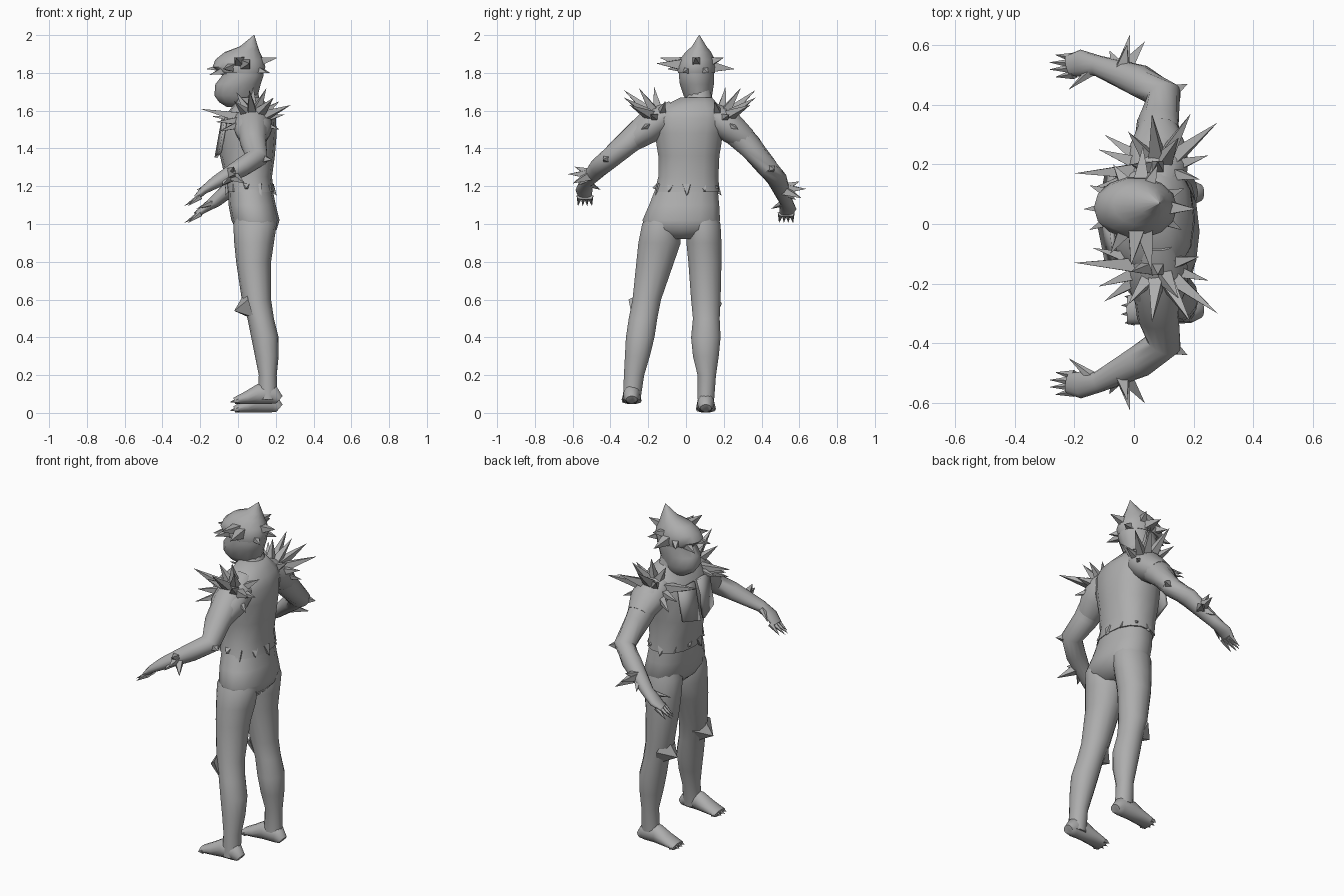
import bpy
import bmesh
from math import cos, sin, pi
from mathutils import Vector

default_cube = bpy.data.objects.get("Cube")
if default_cube:
    bpy.data.objects.remove(default_cube)

grey = bpy.data.materials.new("plain grey")
grey.use_nodes = True
shade = (0.42, 0.42, 0.42, 1)
grey.diffuse_color = shade
grey.node_tree.nodes["Principled BSDF"].inputs["Base Color"].default_value = shade

SIDES = 14


def finish(name, bm, smooth=50):
    """Turn a bmesh into a named, smooth-shaded object."""
    bmesh.ops.recalc_face_normals(bm, faces=bm.faces)
    mesh = bpy.data.meshes.new(name)
    bm.to_mesh(mesh)
    bm.free()
    mesh.materials.append(grey)
    obj = bpy.data.objects.new(name, mesh)
    bpy.context.collection.objects.link(obj)
    bpy.ops.object.select_all(action="DESELECT")
    obj.select_set(True)
    bpy.context.view_layer.objects.active = obj
    bpy.ops.object.shade_smooth_by_angle(angle=smooth * pi / 180)
    return obj


def loft(name, rings):
    """Skin a list of closed rings and cap both ends."""
    bm = bmesh.new()
    loops = [[bm.verts.new(p) for p in ring] for ring in rings]
    for low, high in zip(loops, loops[1:]):
        for i in range(len(low)):
            j = (i + 1) % len(low)
            bm.faces.new((low[i], low[j], high[j], high[i]))
    bm.faces.new(loops[0])
    bm.faces.new(loops[-1])
    return finish(name, bm)


def oval(centre, u, v, square=1.0):
    """Oval ring; square below one makes it boxier."""
    def bend(value):
        return abs(value) ** square * (1 if value >= 0 else -1)
    angles = [2 * pi * i / SIDES for i in range(SIDES)]
    return [centre + u * bend(cos(a)) + v * bend(sin(a)) for a in angles]


def stack(name, levels, square=1.0):
    """Upright body from levels of (height, x min, x max, y min, y max)."""
    rings = []
    for z, xa, xb, ya, yb in levels:
        centre = Vector(((xa + xb) / 2, (ya + yb) / 2, z))
        rings.append(oval(centre, Vector(((xb - xa) / 2, 0, 0)),
                          Vector((0, (yb - ya) / 2, 0)), square))
    return loft(name, rings)


def tube(name, points, sizes):
    """Limb along a path, with (width, thickness) at each point."""
    points = [Vector(p) for p in points]
    rings = []
    for i, (point, (wide, thick)) in enumerate(zip(points, sizes)):
        ahead = points[min(i + 1, len(points) - 1)]
        behind = points[max(i - 1, 0)]
        along = (ahead - behind).normalized()
        side = along.cross(Vector((0, 0, 1))).normalized()
        rings.append(oval(point, side * wide, side.cross(along) * thick))
    return loft(name, rings)


def spikes(name, pairs, radius, sides=4):
    """Pointed pyramids from base to tip, joined in one object."""
    bm = bmesh.new()
    for base, tip in pairs:
        base, tip = Vector(base), Vector(tip)
        along = (tip - base).normalized()
        u = along.orthogonal().normalized()
        v = along.cross(u)
        ring = [bm.verts.new(base + (u * cos(a) + v * sin(a)) * radius)
                for a in (2 * pi * i / sides for i in range(sides))]
        point = bm.verts.new(tip)
        bm.faces.new(ring)
        for i in range(sides):
            bm.faces.new((ring[i], ring[(i + 1) % sides], point))
    return finish(name, bm, 30)


def burst(name, centre, tips, start, radius):
    """Spikes that fan out of one centre."""
    centre = Vector(centre)
    spikes(name, [(centre.lerp(Vector(t), start), t) for t in tips], radius)


def panel(name, corners):
    """Thin cloth flap."""
    bm = bmesh.new()
    bm.faces.new([bm.verts.new(c) for c in corners])
    obj = finish(name, bm)
    solid = obj.modifiers.new("thickness", "SOLIDIFY")
    solid.thickness = 0.015


# Head with protruding muzzle, and neck
stack("neck", [(1.6, -.02, .16, -.05, .16), (1.66, -.02, .115, 0, .14), (1.72, -.03, .1, .01, .13)])
stack("head", [
    (1.62, -.06, .06, .04, .11), (1.645, -.1, .095, .01, .13),
    (1.68, -.125, .105, -.015, .14), (1.74, -.12, .12, -.035, .15),
    (1.785, -.085, .135, -.04, .15), (1.86, -.11, .13, -.03, .15)])

# Pointed cap with a spiky brim
stack("cap", [
    (1.8, -.1, .135, -.045, .155), (1.83, -.135, .145, -.05, .16),
    (1.87, -.12, .135, -.035, .155), (1.91, -.07, .115, -.005, .135),
    (1.94, .01, .105, .03, .11), (2, .083, .087, .068, .072)])
burst("brim_spikes", (.02, .06, 1.84), [
    (-.17, .05, 1.82), (-.15, -.02, 1.79), (-.15, .13, 1.79),
    (.21, .05, 1.88), (.17, .12, 1.8), (.16, -.02, 1.8),
    (.06, -.16, 1.85), (-.01, -.14, 1.88), (-.08, -.1, 1.82),
    (.03, .26, 1.82), (.08, .2, 1.88), (-.07, .2, 1.82)], .3, .045)

# Torso, pelvis and cloth flaps
stack("shirt", [
    (1.17, -.06, .19, -.17, .18), (1.25, -.07, .18, -.15, .175),
    (1.36, -.095, .195, -.15, .18), (1.48, -.1, .205, -.17, .2),
    (1.56, -.075, .2, -.18, .215), (1.61, -.04, .18, -.15, .195),
    (1.64, -.015, .15, -.09, .165), (1.67, 0, .12, -.03, .14)], .85)
stack("pelvis", [
    (.92, .05, .16, -.11, .07), (.97, -.01, .205, -.215, .16),
    (1.02, -.035, .22, -.235, .185), (1.1, -.05, .2, -.2, .18),
    (1.2, -.055, .18, -.16, .17)], .9)
for side, sign in (("left", -1), ("right", 1)):
    near, far = .02 + sign * .015, .02 + sign * .14
    panel(side + "_chest_flap", [(-.07, near, 1.57), (-.055, far, 1.56),
                                 (-.085, far, 1.38), (-.11, near, 1.35)])

# Torn hem around the waist
hem = [2 * pi * i / 11 for i in range(11)]
spikes("torn_hem", [
    ((.06 + .11 * cos(a), .005 + .15 * sin(a), 1.2),
     (.065 + .14 * cos(a), .005 + .185 * sin(a), 1.15 + .02 * (i % 3)))
    for i, a in enumerate(hem)], .03)

# Legs share one side profile; the stance differs across y
LEG = [(1.1, .01, .16), (1.0, -.025, .205), (.9, -.02, .19), (.8, -.01, .175), (.6, .02, .175),
       (.5, .05, .19), (.4, .07, .215), (.3, .09, .215), (.2, .11, .205), (.07, .105, .21)]
STANCE = {
    "left": [(-.18, -.04), (-.235, -.03), (-.255, -.025), (-.265, -.06), (-.285, -.13),
             (-.305, -.15), (-.32, -.165), (-.325, -.19), (-.33, -.22), (-.335, -.24)],
    "right": [(0, .15), (-.005, .185), (0, .19), (.01, .19), (.025, .185),
              (.035, .18), (.025, .185), (.035, .175), (.06, .16), (.06, .15)]}
for side, floor in (("left", .045), ("right", 0)):
    span = STANCE[side]
    stack(side + "_leg", [level + y for level, y in zip(LEG, span)])
    knee, ankle = sum(span[5]) / 2, sum(span[-1]) / 2
    spikes(side + "_knee_pad", [((.065, knee, .565), (-.02, knee, .54))], .085, 5)

    # Foot runs from heel to toes as (x, half width, half height)
    steps = [(.22, .03, .025), (.19, .045, .05), (.11, .045, .055), (.05, .05, .036), (-.02, .05, .018)]
    tube(side + "_foot", [(x, ankle, floor + h) for x, w, h in steps], [(w, h) for x, w, h in steps])
    spikes(side + "_toes", [
        ((0, ankle + s * .013, floor + .02), (-.05 + abs(s) * .006, ankle + s * .015, floor + .012))
        for s in (-3, -1, 1, 3)], .016, 5)

# Arms reach outward and forward, ending in clawed hands
SIZES = [(.09, .08), (.085, .08), (.07, .065), (.06, .055), (.055, .05), (.035, .033), (.045, .022), (.035, .015)]
ARMS = {
    "left": [(.08, -.1, 1.56), (.08, -.2, 1.52), (.08, -.31, 1.43), (.1, -.4, 1.35),
             (.02, -.46, 1.3), (-.12, -.53, 1.22), (-.18, -.54, 1.18), (-.22, -.535, 1.14)],
    "right": [(.08, .14, 1.56), (.08, .23, 1.52), (.08, .34, 1.41), (.1, .43, 1.3),
              (.02, .48, 1.24), (-.12, .53, 1.12), (-.18, .54, 1.08), (-.22, .53, 1.05)]}
for side, path in ARMS.items():
    sign = -1 if side == "left" else 1
    tube(side + "_arm", path, SIZES)
    elbow, forearm, wrist, palm = (Vector(path[i]) for i in (3, 4, 5, 7))
    spikes(side + "_fingers", [
        (palm + Vector((.02, s * .011, .005)), palm + Vector((-.075 + .012 * abs(s), s * .015, -.045)))
        for s in (-2.5, -.8, .8, 2.5)], .018, 5)
    spikes(side + "_thumb", [(wrist, wrist + Vector((-.1, -sign * .08, -.04)))], .025, 5)
    middle = forearm.lerp(wrist, .45)
    burst(side + "_forearm_spikes", middle, [
        middle + Vector((dx, sign * dy, dz))
        for dx, dy, dz in [(.03, .135, 0), (.08, .11, -.05), (-.04, .08, -.06), (.02, .1, .04)]], .12, .035)
    spikes(side + "_elbow_spike", [(elbow, elbow + Vector((.08, sign * .04, -.01)))], .05)

    # Shoulder guard: a padded cap bristling with spikes
    root = Vector((.08, .02 + sign * .16, 1.55))
    tube(side + "_shoulder_pad", [root + Vector((0, sign * t, -t * .75)) for t in (-.08, 0, .07, .14)],
         [(.06, .05), (.1, .08), (.1, .08), (.07, .062)])
    burst(side + "_shoulder_spikes", root, [
        root + Vector((dx, sign * dy, dz)) for dx, dy, dz in [
            (.2, .16, .08), (.11, .19, .12), (-.02, .19, .16), (-.1, .13, .1),
            (-.2, .07, -.01), (-.28, -.01, .06), (-.22, -.06, .02), (.17, .05, .03),
            (0, .03, .18), (.07, .11, .17), (-.09, .02, .15), (.14, -.03, .1),
            (-.18, .12, -.06), (.14, .1, -.05)]], .28, .034)
